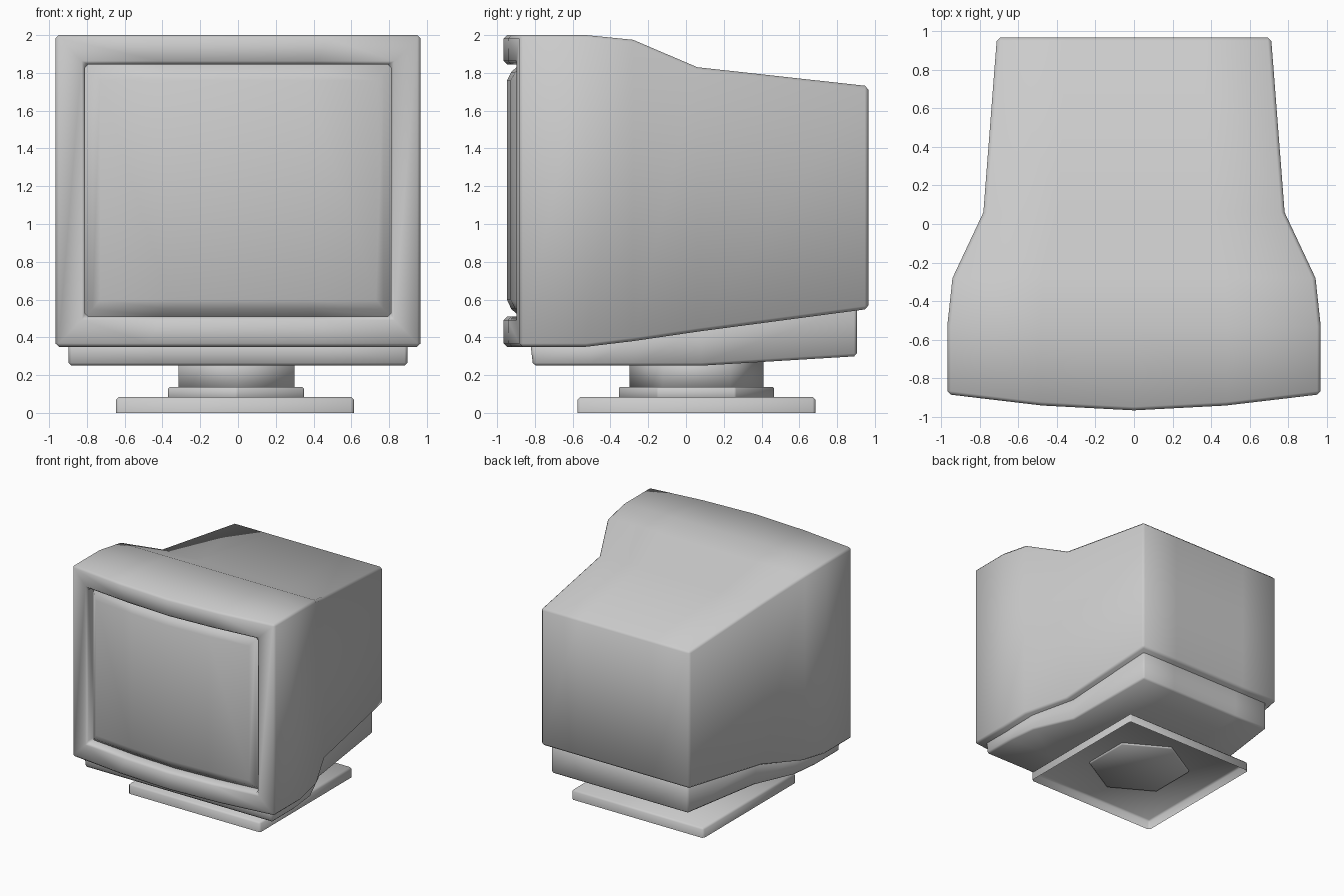
import bpy, bmesh, math

cube = bpy.data.objects.get("Cube")
if cube:
    bpy.data.objects.remove(cube, do_unlink=True)

grey = bpy.data.materials.new("light_grey_plastic")
grey.use_nodes = True
grey.diffuse_color = (0.6, 0.6, 0.6, 1)
grey.node_tree.nodes["Principled BSDF"].inputs["Base Color"].default_value = (0.6, 0.6, 0.6, 1)

COLUMNS = (-1, -0.5, 0, 0.5, 1)


def front(x):
    """Depth of the bowed front at a given x."""
    a = abs(x)
    return -0.965 + 0.055 * a if a < 0.48 else -0.94 + 0.12 * (a - 0.48)


def ring(half, low, high, depth):
    """Rectangular loop of points; depth is a number or a function of x."""
    xs = [c * half for c in COLUMNS]
    y = depth if callable(depth) else (lambda x: depth)
    return [(x, y(x), high) for x in xs] + [(x, y(x), low) for x in reversed(xs)]


def bowed(back):
    return lambda x: front(x) + back


def finish(name, bm, bevel=0.0, angle=40):
    mesh = bpy.data.meshes.new(name)
    bm.to_mesh(mesh)
    bm.free()
    mesh.materials.append(grey)
    ob = bpy.data.objects.new(name, mesh)
    bpy.context.collection.objects.link(ob)
    mesh.shade_smooth()
    if bevel:
        mod = ob.modifiers.new("soft_edges", 'BEVEL')
        mod.width = bevel
        mod.segments = 1
        mod.limit_method = 'ANGLE'
        mod.angle_limit = math.radians(angle)
    return ob


def loft(name, rings, bevel, cap_start=False, cap_end=False):
    """Skin a series of rings, closing the ends with one strip per column."""
    bm = bmesh.new()
    loops = [[bm.verts.new(p) for p in r] for r in rings]
    n = len(loops[0])
    for a, b in zip(loops, loops[1:]):
        for i in range(n):
            j = (i + 1) % n
            bm.faces.new((a[i], a[j], b[j], b[i]))
    for use, r in ((cap_start, loops[0]), (cap_end, loops[-1])):
        if use:
            for i in range(len(COLUMNS) - 1):
                bm.faces.new((r[i], r[i + 1], r[n - 2 - i], r[n - 1 - i]))
    bmesh.ops.recalc_face_normals(bm, faces=bm.faces)
    return finish(name, bm, bevel)


def prism(name, sides, radius, centre, low, high, turn, bevel=0.0, open_below=False):
    """Upright regular prism."""
    bm = bmesh.new()
    base, top = [[bm.verts.new((centre[0] + radius * math.cos(turn + k * math.tau / sides),
                                centre[1] + radius * math.sin(turn + k * math.tau / sides), z))
                  for k in range(sides)] for z in (low, high)]
    for i in range(sides):
        j = (i + 1) % sides
        bm.faces.new((base[i], base[j], top[j], top[i]))
    bm.faces.new(top)
    if not open_below:
        bm.faces.new(base[::-1])
    return finish(name, bm, bevel)


# Housing with the bezel and recessed opening
loft("housing", [
    ring(0.71, 0.55, 1.73, 0.965),
    ring(0.78, 0.43, 1.83, 0.06),
    ring(0.94, 0.38, 1.975, -0.28),
    ring(0.967, 0.35, 2.0, -0.53),
    ring(0.967, 0.35, 2.0, front),
    ring(0.81, 0.51, 1.845, front),
    ring(0.81, 0.51, 1.845, bowed(0.1)),
], 0.018, cap_start=True)

# Bulging screen set into the opening
loft("screen", [
    ring(0.81, 0.51, 1.845, bowed(0.085)),
    ring(0.77, 0.55, 1.805, bowed(0.04)),
    ring(0.73, 0.60, 1.76, bowed(0.017)),
], 0, cap_end=True)

# Lower skirt under the housing
loft("lower_skirt", [
    ring(0.655, 0.30, 0.58, 0.905),
    ring(0.72, 0.25, 0.46, 0.08),
    ring(0.87, 0.25, 0.41, -0.26),
    ring(0.897, 0.25, 0.38, -0.5),
    [(x, -0.825 if z > 0.3 else -0.81, z) for x, y, z in ring(0.897, 0.25, 0.38, 0)],
], 0.015, cap_start=True, cap_end=True)

# Swivel neck, collar and hollow foot plate
vertical = math.pi / 2
prism("neck", 6, 0.355, (-0.008, 0.055), 0.12, 0.32, vertical)
prism("collar", 6, 0.415, (-0.01, 0.055), 0.07, 0.137, vertical, 0.008)
prism("foot_plate", 4, 0.63 * math.sqrt(2), (-0.016, 0.055), 0, 0.085, math.pi / 4, 0.015, True)
